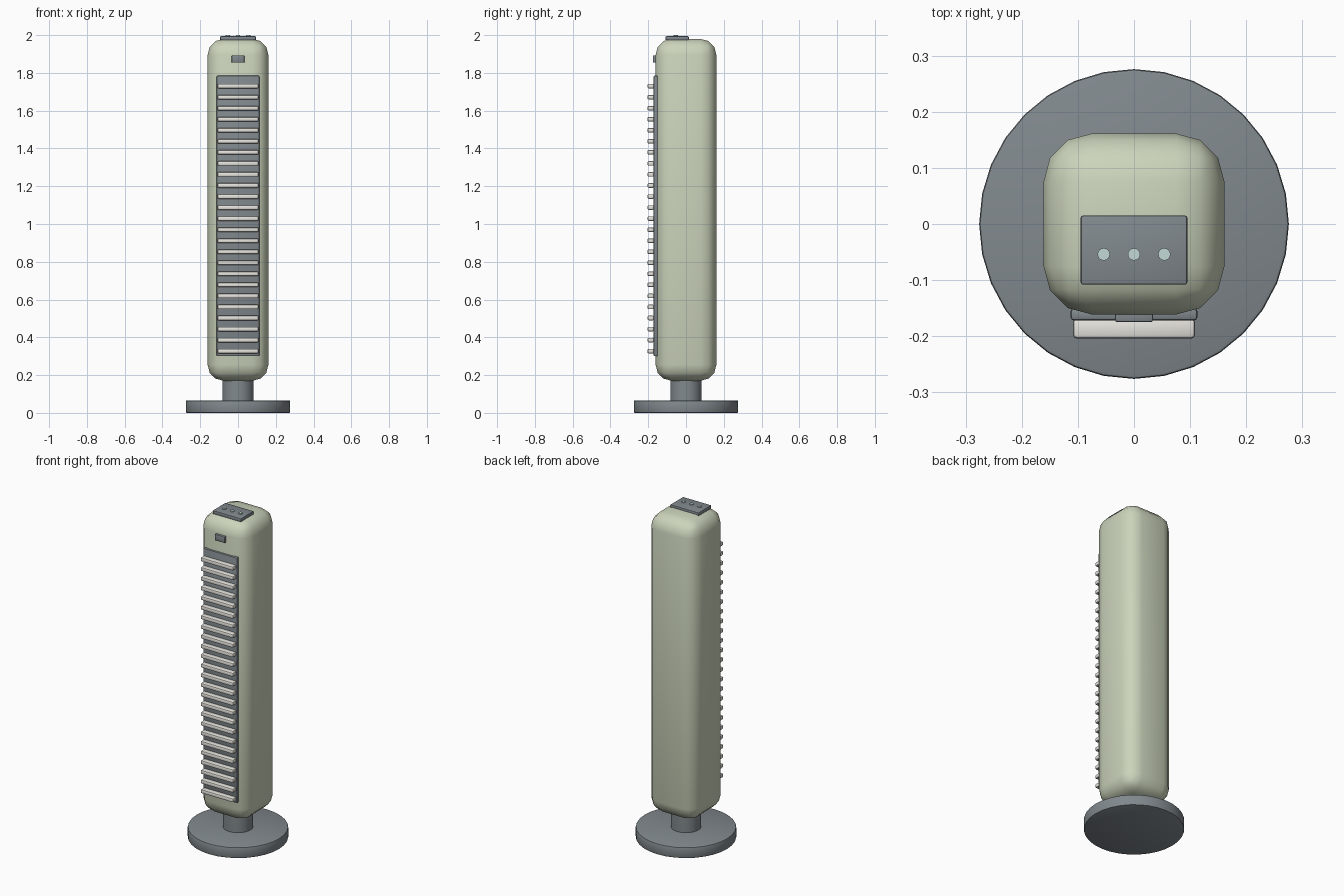
import bpy
from math import radians

if "Cube" in bpy.data.objects:
    bpy.data.objects.remove(bpy.data.objects["Cube"])


def material(name, rgb):
    m = bpy.data.materials.new(name)
    m.diffuse_color = (*rgb, 1)
    m.use_nodes = True
    m.node_tree.nodes["Principled BSDF"].inputs["Base Color"].default_value = m.diffuse_color
    return m


SAGE = material("sage", (0.60, 0.66, 0.50))
DARK = material("charcoal", (0.22, 0.25, 0.27))
CREAM = material("cream", (0.80, 0.78, 0.73))
TEAL = material("pale_teal", (0.55, 0.70, 0.68))


def finish(name, mat, bevel, segments):
    ob = bpy.context.object
    ob.name = name
    ob.data.materials.append(mat)
    bpy.ops.object.transform_apply(location=False, rotation=False, scale=True)
    if bevel:
        mod = ob.modifiers.new("bevel", 'BEVEL')
        mod.width = bevel
        mod.segments = segments
        mod.limit_method = 'ANGLE'
        mod.angle_limit = radians(40)
        bpy.ops.object.modifier_apply(modifier=mod.name)
    bpy.ops.object.shade_smooth_by_angle(angle=radians(40))
    return ob


def box(name, lo, hi, mat, bevel=0.0, segments=2):
    bpy.ops.mesh.primitive_cube_add(size=1, location=[(a + b) / 2 for a, b in zip(lo, hi)])
    bpy.context.object.scale = [b - a for a, b in zip(lo, hi)]
    return finish(name, mat, bevel, segments)


def disc(name, x, y, radius, z0, z1, mat, sides=32, bevel=0.0, segments=2):
    bpy.ops.mesh.primitive_cylinder_add(vertices=sides, radius=radius, depth=z1 - z0,
                                        location=(x, y, (z0 + z1) / 2))
    return finish(name, mat, bevel, segments)


# Stand
disc("base", 0, 0, 0.276, 0, 0.066, DARK, bevel=0.006)
disc("neck", 0, 0, 0.083, 0.055, 0.20, DARK)

# Rounded tower body
box("body", (-0.161, -0.161, 0.17), (0.161, 0.161, 1.98), SAGE, 0.085, 3)

# Front grille with slats
box("grille_panel", (-0.113, -0.172, 0.30), (0.113, -0.150, 1.785), DARK, 0.006)
for i in range(25):
    z = 0.327 + i * (1.730 - 0.327) / 24
    box(f"slat_{i + 1}", (-0.109, -0.204, z - 0.012), (0.109, -0.168, z + 0.012), CREAM, 0.007)

# Front display
box("display", (-0.034, -0.175, 1.854), (0.034, -0.150, 1.892), DARK, 0.004)

# Top control panel with buttons
box("control_panel", (-0.095, -0.108, 1.973), (0.095, 0.015, 1.994), DARK, 0.004)
for i, x in enumerate((-0.054, 0, 0.054)):
    disc(f"button_{i + 1}", x, -0.054, 0.011, 1.985, 2.0, TEAL, sides=16)
